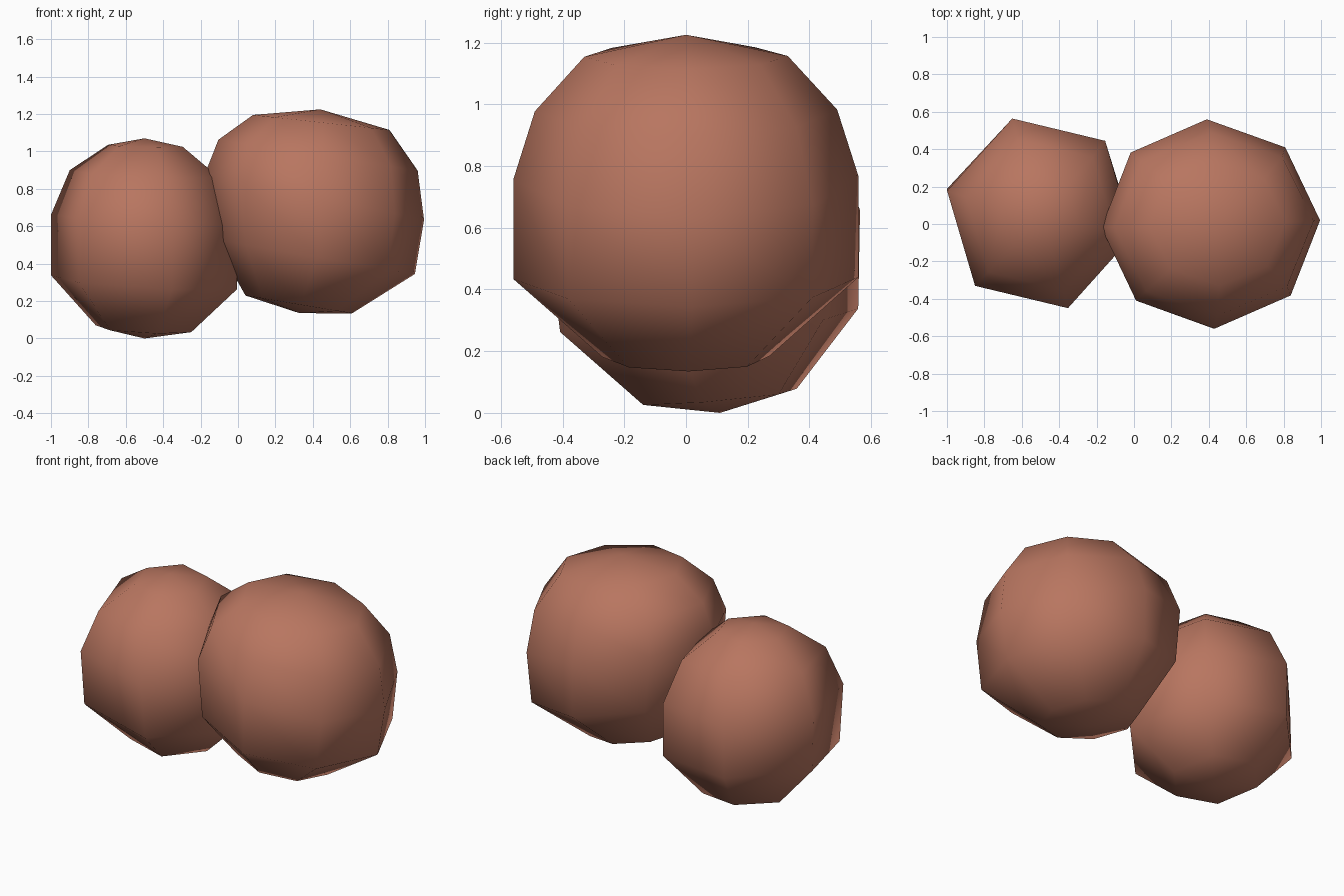
import bpy, bmesh, math

if "Cube" in bpy.data.objects:
    bpy.data.objects.remove(bpy.data.objects["Cube"])

# One clay colour for both lumps
clay = bpy.data.materials.new("terracotta")
clay.diffuse_color = (0.48, 0.18, 0.117, 1)
clay.use_nodes = True
clay.node_tree.nodes["Principled BSDF"].inputs["Base Color"].default_value = clay.diffuse_color


def lump(name, top, bottom, rings, sides, phase):
    """Low-poly ball from two poles and tilted rings: (cx, cy, cz, rx, ry, slope_x, slope_y)."""
    bm = bmesh.new()
    loops = []
    for cx, cy, cz, rx, ry, sx, sy in rings:
        loop = []
        for i in range(sides):
            a = math.radians(phase) + 2 * math.pi * i / sides
            dx, dy = rx * math.cos(a), ry * math.sin(a)
            loop.append(bm.verts.new((cx + dx, cy + dy, cz + sx * dx + sy * dy)))
        loops.append(loop)
    p, q = bm.verts.new(top), bm.verts.new(bottom)
    for i in range(sides):
        j = (i + 1) % sides
        bm.faces.new((p, loops[0][i], loops[0][j]))
        bm.faces.new((q, loops[-1][j], loops[-1][i]))
        for a, b in zip(loops, loops[1:]):
            bm.faces.new((a[i], b[i], b[j], a[j]))
    bmesh.ops.recalc_face_normals(bm, faces=bm.faces)
    for f in bm.faces:
        f.smooth = True
    mesh = bpy.data.meshes.new(name)
    bm.to_mesh(mesh)
    bm.free()
    mesh.materials.append(clay)
    ob = bpy.data.objects.new(name, mesh)
    bpy.context.collection.objects.link(ob)
    return ob


# Large eight-sided lump on the right
lump("large_lump", (0.44, 0, 1.225), (0.33, 0, 0.135), [
    (0.445, 0, 1.155, 0.365, 0.33, -0.11, 0),
    (0.428, 0, 0.980, 0.533, 0.49, -0.155, 0),
    (0.410, 0, 0.760, 0.585, 0.56, -0.215, 0),
    (0.408, 0, 0.437, 0.538, 0.56, -0.172, 0),
    (0.325, 0, 0.182, 0.285, 0.27, -0.167, 0),
], 8, 2)

# Smaller six-sided lump on the left
lump("small_lump", (-0.5, 0.05, 1.07), (-0.5, 0.11, 0.0), [
    (-0.495, 0.05, 1.03, 0.205, 0.21, -0.02, 0.03),
    (-0.500, 0.05, 0.88, 0.41, 0.42, -0.04, 0.04),
    (-0.502, 0.057, 0.635, 0.51, 0.53, -0.05, 0.03),
    (-0.502, 0.075, 0.30, 0.51, 0.505, -0.06, 0.06),
    (-0.505, 0.11, 0.052, 0.262, 0.26, -0.05, 0.09),
], 6, 47)
